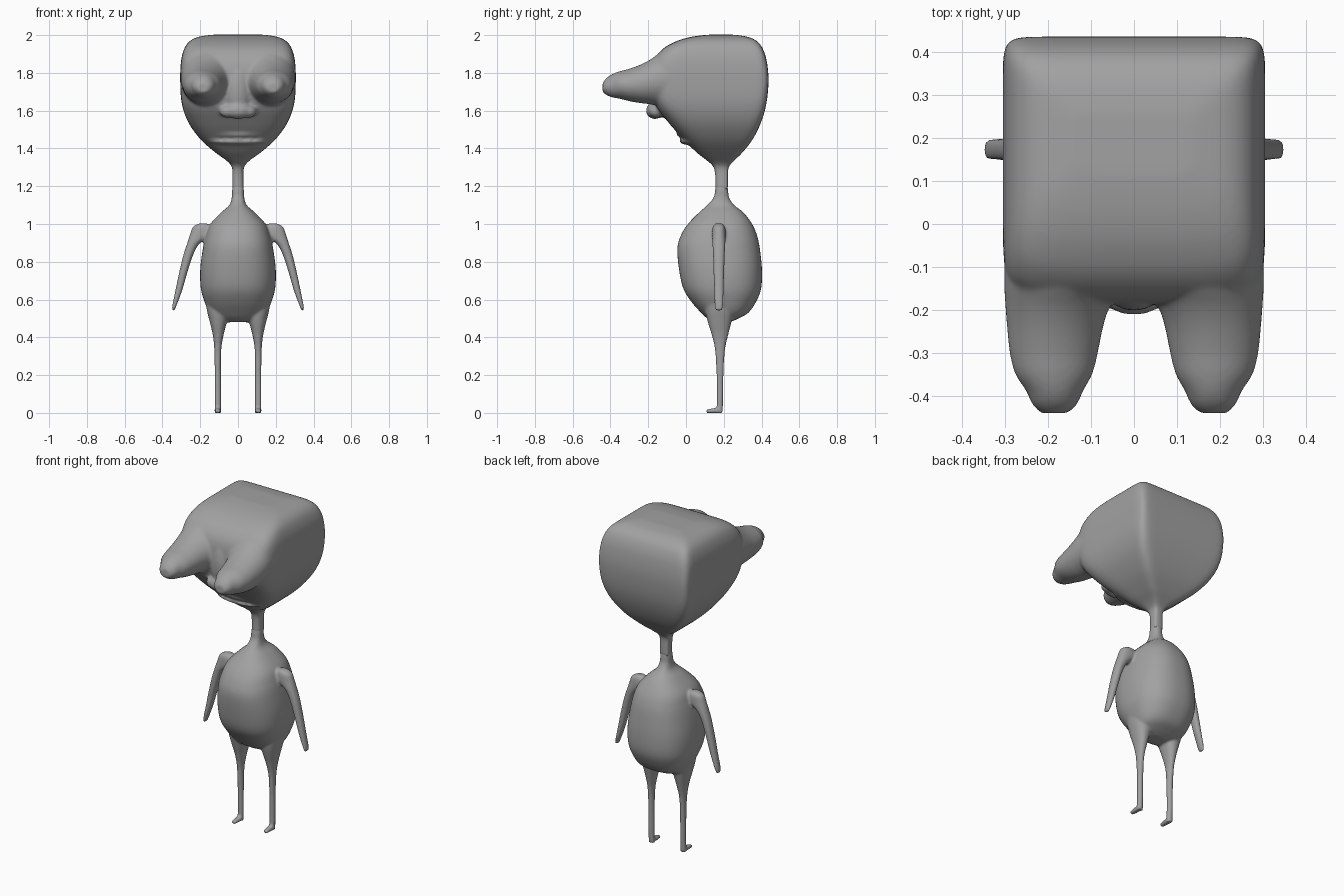
import bpy, bmesh, math
from mathutils import Vector

skin = bpy.data.materials.new("grey_skin")
skin.diffuse_color = (0.36, 0.36, 0.36, 1)


def spline(rows, steps=5):
    """Catmull-Rom interpolation of station rows."""
    out = []
    for i in range(len(rows) - 1):
        p0, p1 = rows[max(i - 1, 0)], rows[i]
        p2, p3 = rows[i + 1], rows[min(i + 2, len(rows) - 1)]
        for s in range(steps):
            t = s / steps
            out.append([0.5 * (2 * b + (c - a) * t + (2 * a - 5 * b + 4 * c - d) * t * t
                               + (3 * b - a - 3 * c + d) * t ** 3)
                        for a, b, c, d in zip(p0, p1, p2, p3)])
    return out + [list(rows[-1])]


def loft(bm, rows, v_axis, sides=64, boxy=1):
    """Rows: centre x, y, z, half width in x, half size along v_axis, roundness power.
    boxy multiplies the power on the positive half, giving squarer corners there."""
    rings = []
    for cx, cy, cz, a, b, n in spline(rows):
        ring = []
        for k in range(sides):
            t = 2 * math.pi * (k + 0.5) / sides
            c, s = math.cos(t), math.sin(t)
            m = n * boxy if s > 0 else n
            u = math.copysign(abs(c) ** (2 / m), c) * max(a, 0.002)
            v = math.copysign(abs(s) ** (2 / m), s) * max(b, 0.002)
            ring.append(bm.verts.new(Vector((cx + u, cy, cz)) + Vector(v_axis) * v))
        rings.append(ring)
    faces = [bm.faces.new(rings[0][::-1]), bm.faces.new(rings[-1])]
    for r0, r1 in zip(rings, rings[1:]):
        for k in range(sides):
            j = (k + 1) % sides
            faces.append(bm.faces.new((r0[k], r0[j], r1[j], r1[k])))
    bmesh.ops.recalc_face_normals(bm, faces=faces)


def upright(bm, rows, boxy=1):
    """Rows: z, half width, front y, back y, power."""
    loft(bm, [(0, (f + b) / 2, z, w, (b - f) / 2, n) for z, w, f, b, n in rows],
         (0, 1, 0), boxy=boxy)


def ball(bm, centre, radii):
    made = bmesh.ops.create_uvsphere(bm, u_segments=32, v_segments=20, radius=1)
    for v in made["verts"]:
        v.co = Vector([c + r * p for c, r, p in zip(centre, radii, v.co)])


def skin_object(name, bm, voxel, smoothing):
    """Fuse the overlapping pieces into one soft skin."""
    me = bpy.data.meshes.new(name)
    bm.to_mesh(me)
    bm.free()
    me.materials.append(skin)
    ob = bpy.data.objects.new(name, me)
    bpy.context.collection.objects.link(ob)
    rm = ob.modifiers.new("fuse", "REMESH")
    rm.mode, rm.voxel_size, rm.use_smooth_shade = "VOXEL", voxel, True
    sm = ob.modifiers.new("soften", "SMOOTH")
    sm.factor, sm.iterations = 0.5, smoothing
    return ob


# Head: boxy skull, squarer at the back, narrowing into a thin neck
bm = bmesh.new()
upright(bm, [
    (1.18, 0.030, 0.155, 0.222, 2.5), (1.24, 0.029, 0.155, 0.222, 2.5),
    (1.30, 0.032, 0.146, 0.226, 2.5), (1.335, 0.060, 0.112, 0.255, 2.8),
    (1.38, 0.122, 0.055, 0.300, 3.5), (1.45, 0.200, -0.015, 0.354, 4.2),
    (1.54, 0.264, -0.095, 0.398, 5), (1.64, 0.298, -0.165, 0.426, 6),
    (1.76, 0.306, -0.185, 0.437, 7), (1.86, 0.302, -0.172, 0.428, 6.5),
    (1.925, 0.286, -0.125, 0.408, 6), (1.966, 0.258, -0.055, 0.378, 5.5),
    (1.990, 0.212, 0.025, 0.330, 5), (2.002, 0.14, 0.11, 0.26, 5)], boxy=2.2)
for side in (-1, 1):
    # Protruding eye stalk, flaring into the brow
    loft(bm, [(side * x, y, z, a, b, 2) for x, y, z, a, b in (
        (0.155, -0.04, 1.775, 0.145, 0.165), (0.165, -0.13, 1.765, 0.138, 0.145),
        (0.178, -0.19, 1.752, 0.122, 0.118),
        (0.184, -0.24, 1.742, 0.112, 0.102), (0.187, -0.30, 1.736, 0.103, 0.086),
        (0.187, -0.35, 1.736, 0.090, 0.073), (0.185, -0.39, 1.732, 0.066, 0.062),
        (0.185, -0.42, 1.728, 0.053, 0.046), (0.185, -0.441, 1.722, 0.032, 0.026))],
        (0, 0, 1))
    # Nostril
    ball(bm, (side * 0.055, -0.155, 1.596), (0.042, 0.042, 0.034))
# Nose bridge and tip
ball(bm, (0, -0.14, 1.71), (0.072, 0.062, 0.15))
ball(bm, (0, -0.165, 1.60), (0.075, 0.047, 0.044))
# Lips
ball(bm, (0, 0.015, 1.473), (0.165, 0.065, 0.016))
ball(bm, (0, 0.025, 1.437), (0.155, 0.06, 0.019))
skin_object("head", bm, 0.009, 6)

# Body: egg torso with limbs, its neck stub tucked inside the head's neck
bm = bmesh.new()
upright(bm, [
    (1.215, 0.026, 0.160, 0.217, 2.5), (1.18, 0.031, 0.154, 0.223, 2.5),
    (1.14, 0.033, 0.146, 0.228, 2.5), (1.10, 0.046, 0.113, 0.255, 2.4),
    (1.06, 0.090, 0.068, 0.305, 2.4), (1.0, 0.146, 0.010, 0.350, 2.4),
    (0.94, 0.170, -0.027, 0.376, 2.4), (0.87, 0.186, -0.046, 0.391, 2.4),
    (0.76, 0.200, -0.037, 0.402, 2.4), (0.66, 0.197, -0.015, 0.398, 2.4),
    (0.59, 0.178, 0.027, 0.372, 2.4), (0.53, 0.150, 0.080, 0.330, 2.4),
    (0.498, 0.115, 0.115, 0.275, 2.4), (0.48, 0.06, 0.15, 0.23, 2.4)])
for side in (-1, 1):
    # Leg flaring into the hip
    loft(bm, [(side * x, y, z, a, b, 2.3) for x, y, z, a, b in (
        (0.100, 0.180, 0.66, 0.085, 0.09), (0.103, 0.178, 0.55, 0.063, 0.078),
        (0.104, 0.178, 0.48, 0.045, 0.062), (0.105, 0.180, 0.41, 0.028, 0.043),
        (0.107, 0.180, 0.33, 0.018, 0.026), (0.107, 0.180, 0.20, 0.0165, 0.018),
        (0.107, 0.180, 0.08, 0.0165, 0.0165), (0.107, 0.178, 0.0, 0.0165, 0.0165))],
        (0, 1, 0))
    # Foot
    loft(bm, [(side * 0.107, 0.185, 0.013, 0.017, 0.014, 3),
              (side * 0.107, 0.15, 0.012, 0.017, 0.013, 3),
              (side * 0.107, 0.107, 0.009, 0.014, 0.009, 3)], (0, 0, 1))
    # Arm hanging from the shoulder
    loft(bm, [(side * x, 0.174, z, a, b, 2.3) for x, z, a, b in (
        (0.185, 1.003, 0.020, 0.018), (0.188, 0.985, 0.050, 0.032),
        (0.196, 0.945, 0.058, 0.036), (0.237, 0.895, 0.033, 0.034),
        (0.262, 0.84, 0.026, 0.031), (0.288, 0.75, 0.022, 0.028),
        (0.313, 0.65, 0.018, 0.025), (0.336, 0.57, 0.011, 0.023),
        (0.343, 0.54, 0.006, 0.018))], (0, 1, 0))
skin_object("body", bm, 0.007, 4)
